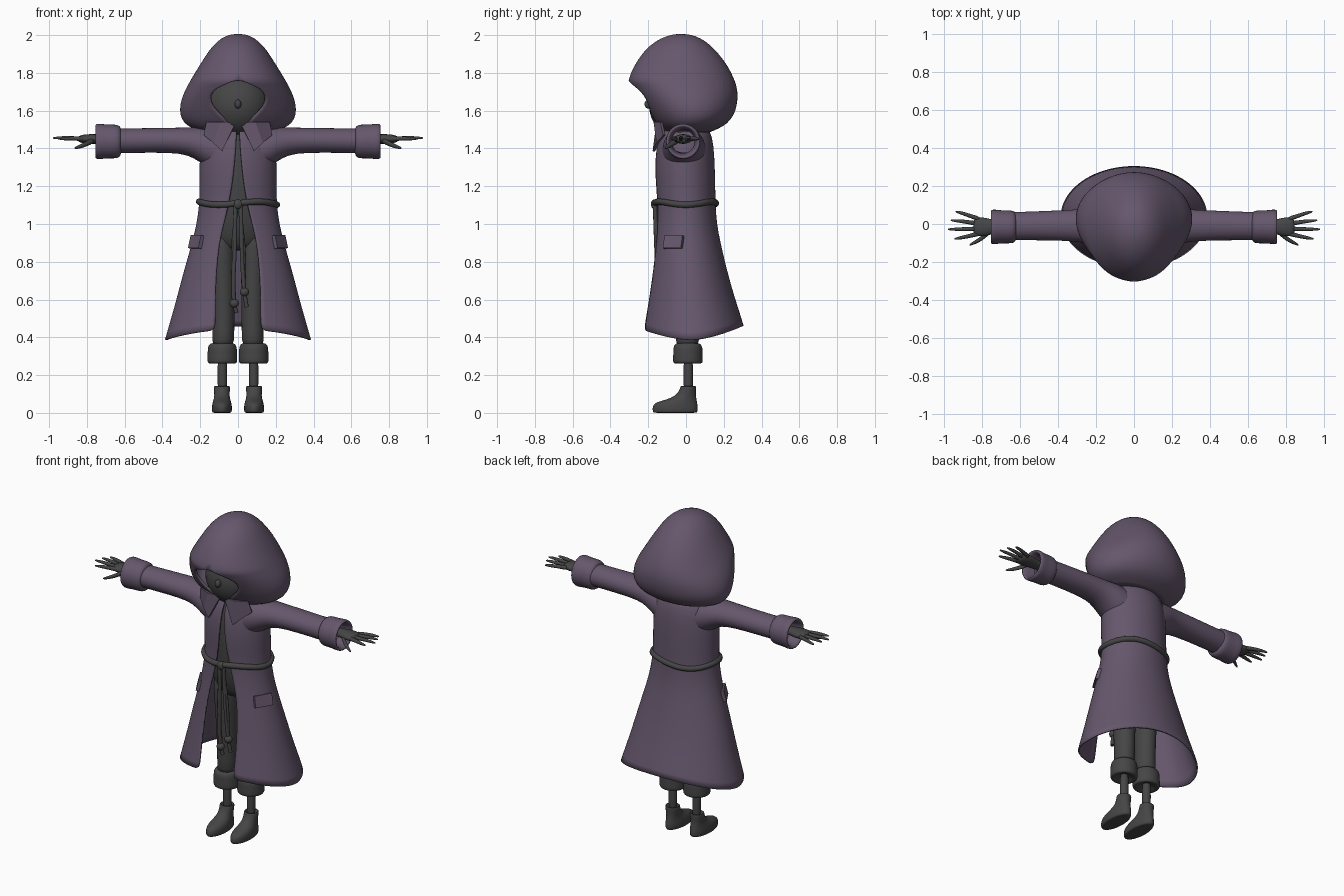
import bpy, bmesh
from math import sin, cos, asin, pi, radians
from mathutils import Vector

if "Cube" in bpy.data.objects:
    bpy.data.objects.remove(bpy.data.objects["Cube"])


def material(name, rgb):
    m = bpy.data.materials.new(name)
    m.diffuse_color = (*rgb, 1)
    m.use_nodes = True
    m.node_tree.nodes["Principled BSDF"].inputs["Base Color"].default_value = m.diffuse_color
    return m


PURPLE = material("purple_cloth", (0.13, 0.095, 0.15))
DARK = material("dark_grey", (0.06, 0.06, 0.06))


def finish(ob, mat, mirror=False, sub=1, thick=0):
    ob.data.materials.append(mat)
    if mirror:
        ob.modifiers.new("mirror", 'MIRROR')
    if sub:
        s = ob.modifiers.new("smooth", 'SUBSURF')
        s.levels = s.render_levels = sub
    if thick:
        s = ob.modifiers.new("thickness", 'SOLIDIFY')
        s.thickness, s.offset = thick, 0
    return ob


def loft(name, rows, mat, closed=True, caps=True, smooth=True, **kw):
    """Skin a list of rows of points."""
    if caps:
        mid = lambda r: [sum(map(Vector, r), Vector()) / len(r)] * len(r)
        rows = [mid(rows[0])] + rows + [mid(rows[-1])]
    bm = bmesh.new()
    vs = [[bm.verts.new(p) for p in r] for r in rows]
    n = len(rows[0])
    for a, b in zip(vs, vs[1:]):
        for i in range(n if closed else n - 1):
            j = (i + 1) % n
            bm.faces.new((a[i], a[j], b[j], b[i]))
    bmesh.ops.remove_doubles(bm, verts=bm.verts, dist=1e-5)
    bmesh.ops.recalc_face_normals(bm, faces=bm.faces)
    for f in bm.faces:
        f.smooth = smooth
    me = bpy.data.meshes.new(name)
    bm.to_mesh(me)
    bm.free()
    ob = bpy.data.objects.new(name, me)
    bpy.context.collection.objects.link(ob)
    return finish(ob, mat, mirror=kw.pop("mirror", False), **kw)


def zring(z, a, front, back, cx=0, n=20):
    yc, b = (front + back) / 2, (back - front) / 2
    return [(cx + a * sin(t), yc - b * cos(t), z) for t in (2 * pi * i / n for i in range(n))]


def open_ring(z, a, front, back, gap, n=40, hem=0):
    """Ring split at the front, with gap as half-width of the slit."""
    yc, b = (front + back) / 2, (back - front) / 2
    t0 = asin(min(1, gap / a)) if a else 0
    pts = []
    for i in range(n + 1):
        t = t0 + (2 * pi - 2 * t0) * i / n
        dz = hem * (-0.045 * sin(t) ** 2 + 0.03 * max(0, -cos(t)) + 0.012 * max(0, cos(t)))
        pts.append((a * sin(t), yc - b * cos(t), z + dz))
    return pts


def xring(x, cy, cz, ry, rz, n=16):
    return [(x, cy + ry * cos(2 * pi * i / n), cz + rz * sin(2 * pi * i / n)) for i in range(n)]


def ball(name, loc, size, mat):
    rows = [[(loc[0] + size[0] * sin(p) * cos(2 * pi * i / 20),
              loc[1] + size[1] * sin(p) * sin(2 * pi * i / 20),
              loc[2] + size[2] * cos(p)) for i in range(20)] for p in (pi * k / 12 for k in range(13))]
    return loft(name, rows, mat, caps=False)


def rope(name, pts, radius, cyclic=False):
    cu = bpy.data.curves.new(name, 'CURVE')
    cu.dimensions, cu.bevel_depth, cu.bevel_resolution = '3D', radius, 3
    cu.use_fill_caps = True
    sp = cu.splines.new('BEZIER')
    sp.bezier_points.add(len(pts) - 1)
    for b, p in zip(sp.bezier_points, pts):
        b.co, b.handle_left_type, b.handle_right_type = p, 'AUTO', 'AUTO'
    sp.use_cyclic_u = cyclic
    ob = bpy.data.objects.new(name, cu)
    bpy.context.collection.objects.link(ob)
    return finish(ob, DARK, sub=0)


# Hood: egg shell with a peaked face opening
hood = [(1.49, .17, -.10, .12, .03), (1.51, .235, -.13, .17, .03), (1.535, .282, -.155, .215, .045),
        (1.58, .303, -.19, .25, .095), (1.63, .302, -.22, .264, .14), (1.68, .287, -.252, .269, .15),
        (1.72, .268, -.278, .264, .115), (1.748, .253, -.296, .256, .05), (1.765, .243, -.302, .25, 0),
        (1.83, .203, -.272, .22, 0), (1.89, .165, -.235, .175, 0), (1.94, .13, -.19, .13, 0),
        (1.98, .085, -.13, .075, 0), (1.998, .04, -.07, .02, 0), (2.0, 0, -.03, -.03, 0)]
loft("hood", [open_ring(*r) for r in hood], PURPLE, closed=False, caps=False, thick=.012)

# Coat: torso and flared skirt, open down the front
coat = [(1.53, .10, -.08, .09, .002), (1.49, .165, -.125, .125, .008), (1.42, .195, -.152, .142, .01),
        (1.3, .2, -.16, .148, .02), (1.2, .2, -.155, .15, .032), (1.1, .2, -.15, .152, .05),
        (1.0, .215, -.157, .158, .075), (.9, .238, -.168, .178, .1), (.75, .283, -.186, .213, .115),
        (.6, .327, -.206, .252, .12), (.5, .36, -.221, .282, .12), (.43, .383, -.231, .301, .12)]
loft("coat", [open_ring(*r, hem=max(0, min(1, (.75 - r[0]) / .32))) for r in coat],
     PURPLE, closed=False, caps=False, thick=.01)

# Sleeves with turned-back cuffs
sleeve = [(.1, -.01, 1.385, .12, .125), (.18, -.01, 1.412, .113, .104), (.23, -.01, 1.43, .098, .083),
          (.3, -.008, 1.443, .085, .069), (.45, -.008, 1.443, .079, .066), (.66, -.012, 1.44, .075, .067)]
loft("sleeve", [xring(*r) for r in sleeve], PURPLE, caps=False, mirror=True)
cuff = [(.62, .065), (.625, .083), (.65, .09), (.70, .088), (.735, .095), (.757, .09), (.755, .074), (.68, .062)]
loft("sleeve_cuff", [xring(x, -.015, 1.437, r, r * 1.03) for x, r in cuff], PURPLE, caps=False, mirror=True)

# Pointed collar
loft("collar", [[(.012, -.15, 1.535), (.085, -.17, 1.385)], [(.09, -.165, 1.54), (.13, -.15, 1.43)],
                [(.165, -.13, 1.54), (.178, -.115, 1.47)]], PURPLE, closed=False, caps=False,
     smooth=False, mirror=True, sub=0, thick=.014)

# Pocket flaps on the skirt
for side in (-1, 1):
    bpy.ops.mesh.primitive_cube_add(size=1, location=(side * .222, -.066, .905))
    ob = bpy.context.object
    ob.name = "pocket_flap"
    ob.dimensions = (.02, .11, .07)
    ob.rotation_euler = (0, side * radians(-14), side * radians(-30))
    bv = ob.modifiers.new("bevel", 'BEVEL')
    bv.width, bv.segments = .006, 2
    finish(ob, PURPLE, sub=0)

# Head, nose, neck and inner body
ball("head", (0, -.045, 1.63), (.17, .155, .17), DARK)
ball("nose", (0, -.2, 1.635), (.018, .02, .024), DARK)
body = [(1.56, .06, -.07, .06), (1.5, .09, -.09, .08), (1.42, .17, -.138, .12), (1.2, .18, -.14, .13),
        (1.05, .175, -.13, .13), (.92, .16, -.1, .12), (.86, .13, -.06, .08)]
loft("shirt", [zring(*r) for r in body], DARK)

# Trouser legs with rolled hems, thin ankles, boots
leg = [(.98, .07, -.09, .1, .085), (.8, .068, -.072, .085, .083), (.6, .06, -.062, .075, .077),
       (.42, .058, -.056, .07, .077), (.35, .06, -.056, .072, .08)]
loft("trouser_leg", [zring(*r) for r in leg], DARK, mirror=True)
hem = [(.37, .055), (.365, .07), (.345, .079), (.31, .078), (.275, .081), (.262, .076), (.26, .06), (.28, .03)]
loft("trouser_hem", [zring(z, r, .01 - r, .01 + r, .083) for z, r in hem], DARK, mirror=True)
loft("ankle", [zring(z, .026, -.014, .038, .083, 12) for z in (.3, .2, .1)], DARK, mirror=True)
boot = [(0, .048, -.172, .058), (.004, .053, -.178, .063), (.035, .054, -.18, .064), (.055, .05, -.165, .06),
        (.07, .045, -.105, .057), (.09, .04, -.055, .053), (.125, .043, -.032, .054), (.142, .043, -.03, .055),
        (.143, .036, -.022, .048), (.125, .03, -.016, .042)]
loft("boot", [zring(*r, .085) for r in boot], DARK, mirror=True)

# Hands
palm = [(.66, .03, .024), (.74, .036, .025), (.78, .05, .027), (.82, .052, .024), (.845, .042, .016)]
loft("palm", [xring(x, -.015, 1.45, a, b) for x, a, b in palm], DARK, mirror=True)
fingers = [(.025, .94, .066, 1.45), (.0, .965, .02, 1.455), (-.025, .98, -.028, 1.455),
           (-.05, .945, -.078, 1.45)]
for y, tx, ty, tz in fingers:
    path = [(.81, y, 1.45, .015), (.86, y * .6 + ty * .4, 1.453, .012),
            ((.86 + tx) / 2, y * .25 + ty * .75, tz + .002, .011), (tx, ty, tz, .006)]
    loft("finger", [xring(x, a, b, r, r, 8) for x, a, b, r in path], DARK, mirror=True)
thumb = [(.76, -.04, 1.445, .018), (.8, -.075, 1.425, .015), (.835, -.095, 1.41, .012), (.865, -.11, 1.402, .006)]
loft("thumb", [xring(x, a, b, r, r, 8) for x, a, b, r in thumb], DARK, mirror=True)

# Rope belt with knot and hanging ends
rope("belt", [(.206 * sin(t), -.002 - .16 * cos(t), 1.11 + .008 * sin(3 * t))
              for t in (2 * pi * i / 16 for i in range(16))], .017, True)
ball("belt_knot", (0, -.168, 1.105), (.024, .018, .026), DARK)
for x0, x1, zk, zend in ((-.014, -.02, .58, .53), (.016, .034, .64, .56)):
    rope("belt_end", [(x0, -.165, 1.1), (x0 * 1.2, -.158, .9), (x1, -.145, zk), (x1 + .012, -.14, zend)], .011)
    rope("belt_loop", [(x0 * .4, -.16, 1.1), (x0 * 2, -.152, .85), (x1 * .9, -.14, zk)], .009)
    ball("end_knot", (x1, -.145, zk), (.025, .023, .024), DARK)
